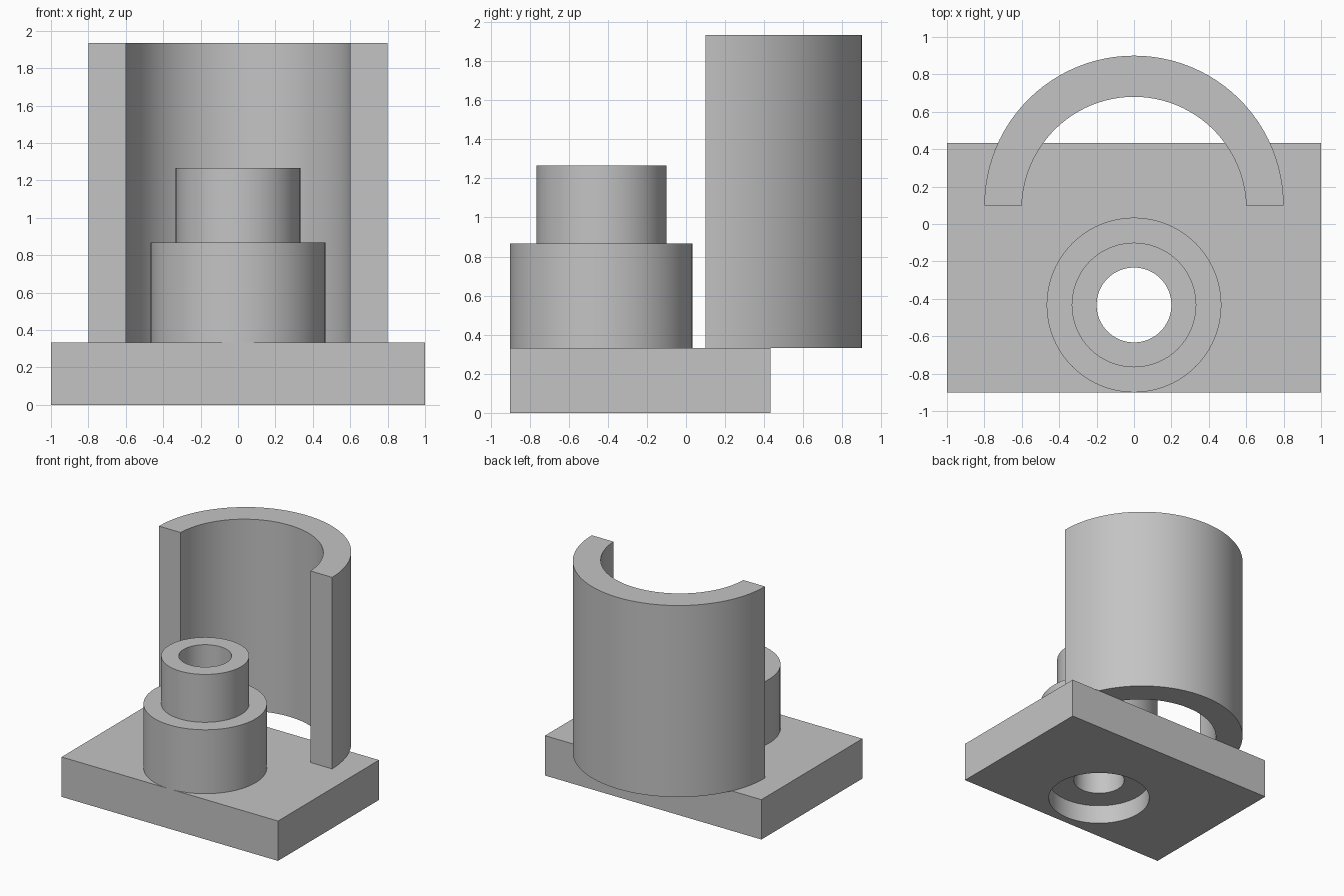
import bpy, bmesh
from math import pi, sin, cos, asin, radians

if "Cube" in bpy.data.objects:
    bpy.data.objects.remove(bpy.data.objects["Cube"], do_unlink=True)

SEGMENTS = 96
BOSS_Y = -0.433      # axis of the stepped boss and its bore
PLATE_TOP = 0.333
BORE = 0.2

grey = bpy.data.materials.new("plain grey")
grey.use_nodes = True
colour = (0.55, 0.55, 0.55, 1)
grey.diffuse_color = colour
grey.node_tree.nodes["Principled BSDF"].inputs["Base Color"].default_value = colour


def make_object(name, bm):
    bmesh.ops.recalc_face_normals(bm, faces=bm.faces)
    mesh = bpy.data.meshes.new(name)
    bm.to_mesh(mesh)
    bm.free()
    mesh.materials.append(grey)
    obj = bpy.data.objects.new(name, mesh)
    bpy.context.collection.objects.link(obj)
    return obj


def activate(obj):
    bpy.ops.object.select_all(action='DESELECT')
    obj.select_set(True)
    bpy.context.view_layer.objects.active = obj


def smooth(obj):
    activate(obj)
    bpy.ops.object.shade_smooth_by_angle(angle=radians(30))


def lathe(name, profile):
    """Revolve a closed (radius, height) profile about the boss axis."""
    bm = bmesh.new()
    rings = []
    for i in range(SEGMENTS):
        a = 2 * pi * i / SEGMENTS
        rings.append([bm.verts.new((r * cos(a), BOSS_Y + r * sin(a), z)) for r, z in profile])
    n = len(profile)
    for i in range(SEGMENTS):
        here, after = rings[i], rings[(i + 1) % SEGMENTS]
        for j in range(n):
            k = (j + 1) % n
            bm.faces.new((here[j], after[j], after[k], here[k]))
    return make_object(name, bm)


def drill(obj, radius, bottom, top):
    """Cut a round hole on the boss axis."""
    bpy.ops.mesh.primitive_cylinder_add(vertices=SEGMENTS, radius=radius, depth=top - bottom,
                                        location=(0, BOSS_Y, (top + bottom) / 2))
    cutter = bpy.context.object
    cutter.name = "hole_cutter"
    cutter.hide_render = True
    # Match the vertex positions of the lathed bore
    mod = obj.modifiers.new("hole", 'BOOLEAN')
    mod.operation = 'DIFFERENCE'
    mod.solver = 'EXACT'
    mod.object = cutter
    activate(obj)
    bpy.ops.object.modifier_apply(modifier=mod.name)
    bpy.data.objects.remove(cutter, do_unlink=True)


# Base plate with a through bore and a counterbore underneath
bm = bmesh.new()
bmesh.ops.create_cube(bm, size=1)
for v in bm.verts:
    v.co.x *= 2
    v.co.y = -0.9 if v.co.y < 0 else 0.433
    v.co.z = 0 if v.co.z < 0 else PLATE_TOP
base = make_object("base_plate", bm)
drill(base, BORE, -0.1, 0.5)
drill(base, 0.4, -0.1, 0.16)
smooth(base)

# Hollow two-step boss
boss = lathe("stepped_boss", [(BORE, PLATE_TOP), (0.467, PLATE_TOP), (0.467, 0.867),
                              (0.333, 0.867), (0.333, 1.267), (BORE, 1.267)])
smooth(boss)


# Half-round shell, its inner arc set slightly forward of the outer one
def arc(radius, centre_y, front_y):
    start = asin((front_y - centre_y) / radius)
    steps = SEGMENTS // 2
    angles = [start + (pi - 2 * start) * i / steps for i in range(steps + 1)]
    return [(radius * cos(a), centre_y + radius * sin(a)) for a in angles]


bm = bmesh.new()
outer, inner = arc(0.8, 0.1, 0.1), arc(0.6, 0.08, 0.1)
sections = []
for (ox, oy), (ix, iy) in zip(outer, inner):
    corners = ((ox, oy, PLATE_TOP), (ox, oy, 1.933), (ix, iy, 1.933), (ix, iy, PLATE_TOP))
    sections.append([bm.verts.new(c) for c in corners])
for here, after in zip(sections, sections[1:]):
    for j in range(4):
        k = (j + 1) % 4
        bm.faces.new((here[j], after[j], after[k], here[k]))
bm.faces.new(sections[0])
bm.faces.new(sections[-1])
smooth(make_object("half_round_shell", bm))
